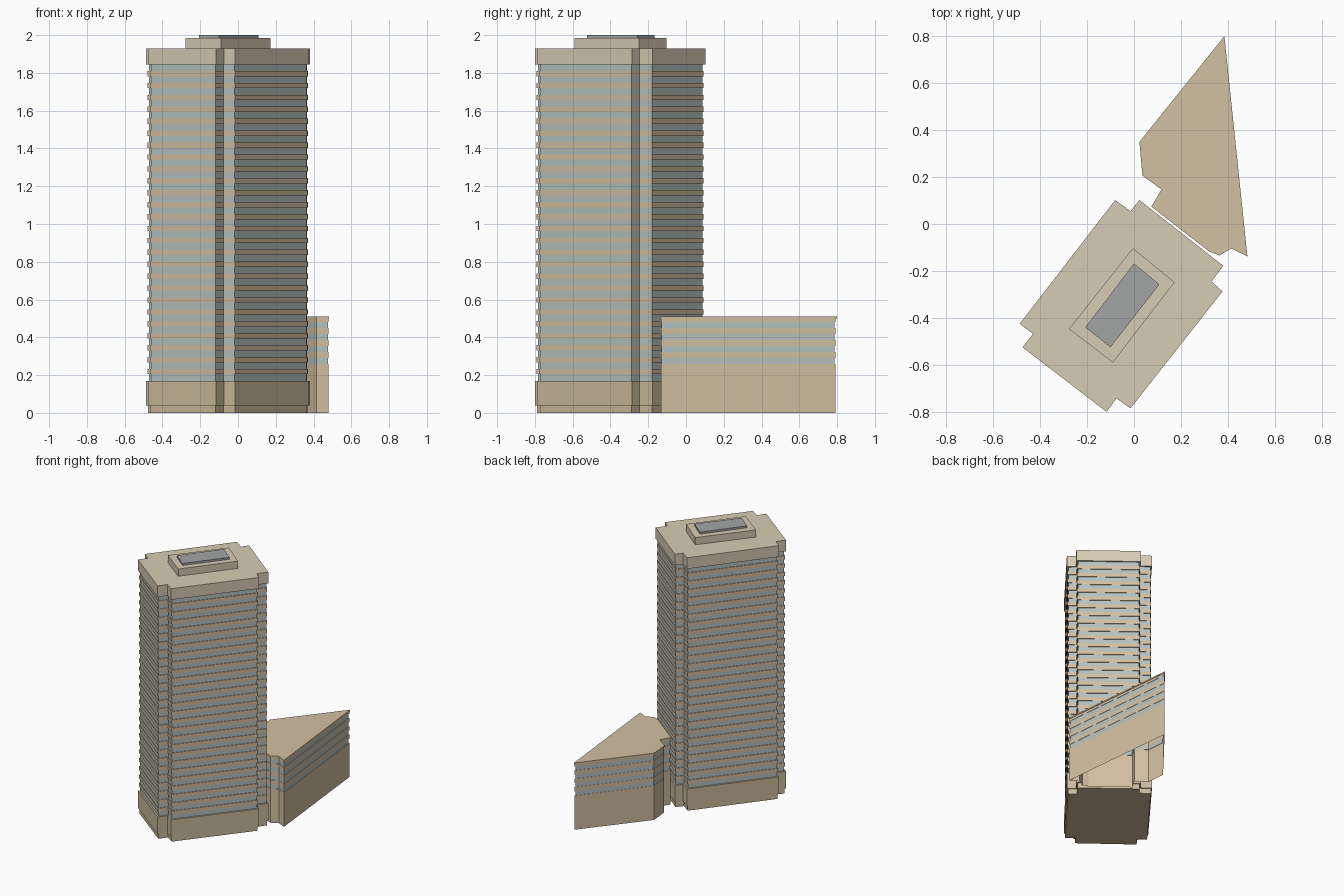
import bpy, bmesh
from mathutils import Vector

if "Cube" in bpy.data.objects:
    bpy.data.objects.remove(bpy.data.objects["Cube"])


def material(name, rgb):
    m = bpy.data.materials.new(name)
    m.diffuse_color = (*rgb, 1)
    m.use_nodes = True
    m.node_tree.nodes["Principled BSDF"].inputs["Base Color"].default_value = m.diffuse_color
    return m


STONE = material("stone", (0.65, 0.53, 0.36))
BASE = material("base_stone", (0.60, 0.50, 0.33))
CAP = material("cap_stone", (0.68, 0.60, 0.46))
GLASS = material("glass", (0.47, 0.55, 0.53))
DARK = material("dark_metal", (0.36, 0.38, 0.37))


def inset(outline, d):
    """Move every edge of a clockwise outline inward by d."""
    pts = [Vector(p) for p in outline]
    result = []
    for i, p in enumerate(pts):
        a = (p - pts[i - 1]).normalized()
        b = (pts[(i + 1) % len(pts)] - p).normalized()
        na, nb = Vector((a.y, -a.x)), Vector((b.y, -b.x))
        result.append(p + (na + nb) * d / (1 + na.dot(nb)))
    return result


def stack(name, outline, tiers, bottom=True, top=True):
    """Pile up straight tiers (z0, z1, inset, material) as one stepped shell."""
    bm = bmesh.new()
    mats, rings, slots = [], [], []
    for z0, z1, d, mat in tiers:
        if mat not in mats:
            mats.append(mat)
        for z in (z0, z1):
            rings.append([bm.verts.new((p.x, p.y, z)) for p in inset(outline, d)])
            slots.append(mats.index(mat))
    n = len(outline)
    for k in range(len(rings) - 1):
        lo, hi = rings[k], rings[k + 1]
        # ledges between tiers are stone (the first slot)
        slot = slots[k] if k % 2 == 0 else 0
        for i in range(n):
            j = (i + 1) % n
            bm.faces.new((lo[j], lo[i], hi[i], hi[j])).material_index = slot
    if bottom:
        bm.faces.new(rings[0])
    if top:
        bm.faces.new(rings[-1][::-1]).material_index = slots[-1]
    me = bpy.data.meshes.new(name)
    bm.to_mesh(me)
    bm.free()
    for m in mats:
        me.materials.append(m)
    ob = bpy.data.objects.new(name, me)
    bpy.context.collection.objects.link(ob)
    return ob


def floors(z0, z1, count, glass_share, d_glass, d_slab):
    """Alternating window strips and spandrels, starting with glass."""
    pitch = (z1 - z0) / (count - 1 + glass_share)
    tiers = []
    for i in range(count):
        z = z0 + i * pitch
        zg = z + pitch * glass_share
        tiers.append((z, zg, d_glass, GLASS))
        if i < count - 1:
            tiers.append((zg, z + pitch, d_slab, STONE))
    return tiers


# Tower: rotated rectangle with notched corners
tower = [(-0.08, 0.102), (-0.015, 0.055), (0.023, 0.102), (0.38, -0.178),
         (0.33, -0.245), (0.377, -0.287), (-0.015, -0.785), (-0.075, -0.743),
         (-0.117, -0.80), (-0.475, -0.525), (-0.43, -0.468), (-0.487, -0.425)]
stack("tower_base", tower, [(0, 0.04, 0.008, BASE), (0.04, 0.17, 0, BASE)])
stack("tower_floors", tower,
      [(0.165, 0.17, 0.006, STONE)] + floors(0.17, 1.845, 27, 0.55, 0.011, 0.006),
      bottom=False, top=False)
stack("tower_cap", tower, [(1.845, 1.93, 0, CAP)])

# Roof: plant room with a dark unit on it
stack("plant_room", [(-0.005, -0.103), (0.173, -0.248), (-0.09, -0.59), (-0.277, -0.447)],
      [(1.93, 1.985, 0, CAP)])
stack("roof_unit", [(0.0, -0.168), (0.108, -0.257), (-0.10, -0.525), (-0.207, -0.44)],
      [(1.985, 2.0, 0, DARK)])

# Podium: wedge-shaped annex, open underneath
podium = [(0.385, 0.80), (0.483, -0.138), (0.415, -0.104), (0.364, -0.134),
          (0.32, -0.117), (0.074, 0.074), (0.117, 0.147), (0.036, 0.206), (0.023, 0.35)]
stack("podium_walls", podium,
      [(0, 0.26, 0.003, STONE)] + floors(0.26, 0.482, 4, 0.5, 0.005, 0.003)
      + [(0.482, 0.5, 0.003, STONE)], bottom=False, top=False)
stack("podium_roof", podium, [(0.5, 0.51, 0, STONE)])
